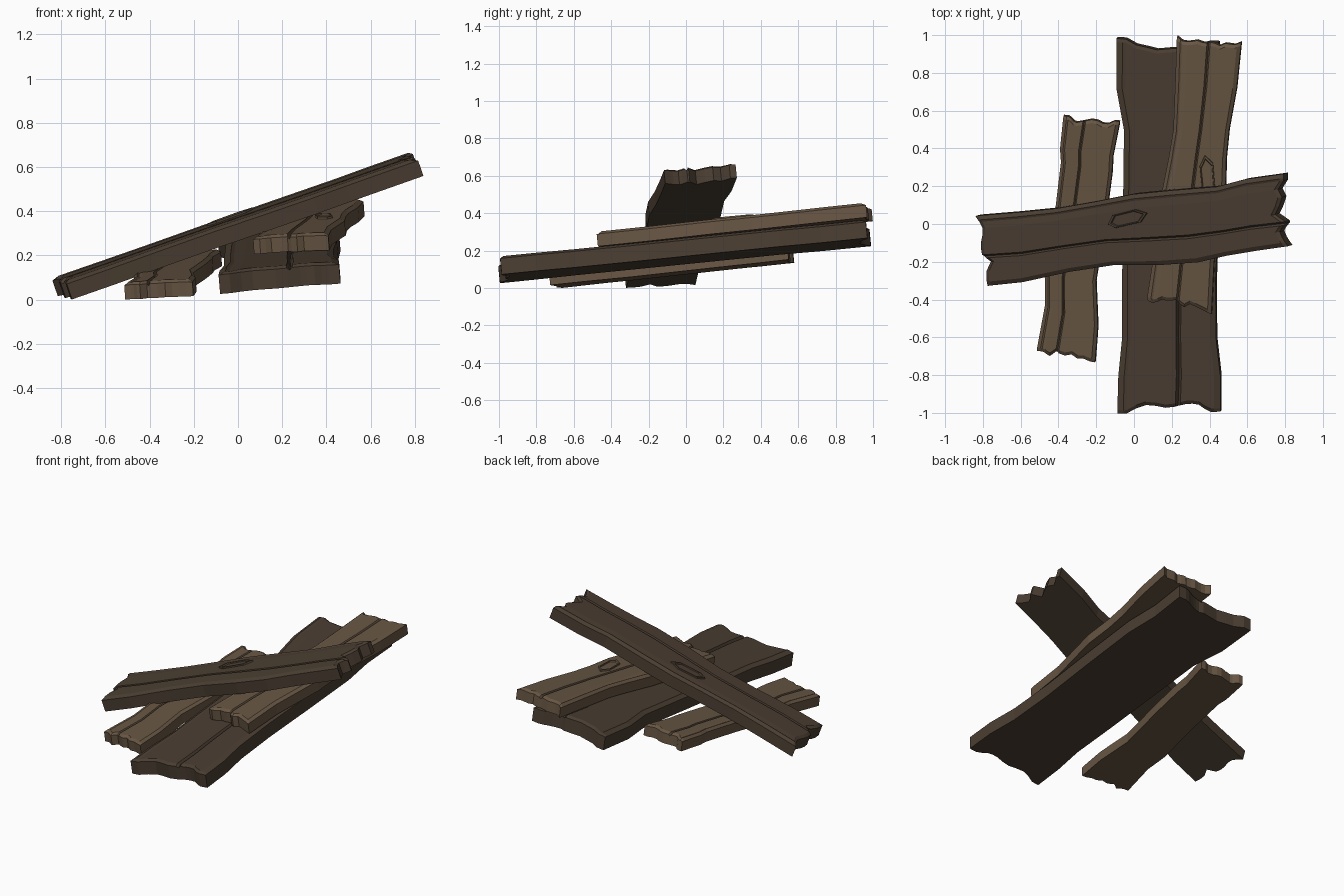
import bpy, bmesh
from mathutils import Vector

if "Cube" in bpy.data.objects:
    bpy.data.objects.remove(bpy.data.objects["Cube"])


def material(name, rgb):
    m = bpy.data.materials.new(name)
    m.diffuse_color = (*rgb, 1)
    m.use_nodes = True
    m.node_tree.nodes["Principled BSDF"].inputs["Base Color"].default_value = m.diffuse_color
    return m


DARK = material("dark_wood", (0.068, 0.047, 0.031))
LIGHT = material("light_wood", (0.135, 0.092, 0.056))


def add_object(name, bm, mat):
    bmesh.ops.recalc_face_normals(bm, faces=bm.faces[:])
    me = bpy.data.meshes.new(name)
    bm.to_mesh(me)
    bm.free()
    me.materials.append(mat)
    ob = bpy.data.objects.new(name, me)
    bpy.context.collection.objects.link(ob)
    return ob


def lerp_list(vals, u):
    f = u * (len(vals) - 1)
    i = min(int(f), len(vals) - 2)
    return vals[i] + (vals[i + 1] - vals[i]) * (f - i)


class Plane:
    """Tilted underside: z0 at (x0, y0), slopes sx and sy."""
    def __init__(self, z0, x0, y0, sx, sy, thick):
        self.p, self.t = (z0, x0, y0, sx, sy), thick
        self.n = Vector((-sx, -sy, 1)).normalized()

    def at(self, q, h):
        z0, x0, y0, sx, sy = self.p
        mid = Vector((q[0], q[1], z0 + sx * (q[0] - x0) + sy * (q[1] - y0)
                      + self.t / 2 / self.n.z))
        return mid + self.n * (h - self.t / 2)


def plank(name, mat, plane, left, right, groove, start, end):
    """Board between two edge lines, with chamfers, a long crack and ragged ends."""
    left, right = [Vector(p) for p in left], [Vector(p) for p in right]
    axis = (left[-1] - left[0] + right[-1] - right[0]).normalized()
    g0, g1 = groove
    last = len(left) - 1
    rows = [(0, 0.018, 0)] + [(i, 0, 0) for i in range(1, last)] + [(last, 0.018, 0)]
    rows = [(0, 0, 1)] + rows + [(last, 0, 1)]
    cols = 17
    bm = bmesh.new()
    top, bot = [], []
    for i, inset, lip in rows:
        g = g0 + (g1 - g0) * i / last
        us = [0, 0.06, 0.09] + [0.09 + (g - 0.115) * k / 5 for k in range(1, 6)]
        us += [g, g + 0.025] + [g + 0.025 + (0.885 - g) * k / 5 for k in range(1, 6)]
        us += [0.94, 1]
        tr, br = [], []
        for c, u in enumerate(us):
            q = left[i].lerp(right[i], u)
            if i == 0:
                q = q + axis * (lerp_list(start, u) + inset)
            if i == last:
                q = q - axis * (lerp_list(end, u) + inset)
            drop = 0.014 if c in (0, cols - 1) else 0.022 if c == 8 else 0
            if c == 2:
                drop = 0.004
            drop = max(drop, 0.012 * lip)
            tr.append(bm.verts.new(plane.at(q, plane.t - drop)))
            br.append(bm.verts.new(plane.at(q, 0)))
        top.append(tr)
        bot.append(br)
    for r in range(len(rows) - 1):
        for c in range(cols - 1):
            for s in (top, bot):
                bm.faces.new((s[r][c], s[r][c + 1], s[r + 1][c + 1], s[r + 1][c]))
        for c in (0, cols - 1):
            bm.faces.new((top[r][c], top[r + 1][c], bot[r + 1][c], bot[r][c]))
    for r in (0, -1):
        for c in range(cols - 1):
            bm.faces.new((top[r][c], top[r][c + 1], bot[r][c + 1], bot[r][c]))
    return add_object(name, bm, mat)


def knot(name, mat, plane, centre, axis):
    """Raised, hollowed oval knot lying on a board."""
    ax = Vector(axis).normalized()
    side = Vector((-ax.y, ax.x))
    shape = [(-.11, -.02), (-.08, .025), (.05, .042), (.11, .015), (.07, -.03), (-.07, -.045)]
    bm = bmesh.new()
    rings = []
    for scale, h in ((1, -0.005), (0.95, 0.009), (0.82, 0.009), (0.76, 0.002)):
        rings.append([bm.verts.new(plane.at(
            Vector(centre) + ax * a * scale + side * b * scale, plane.t + h))
            for a, b in shape])
    for a, b in zip(rings, rings[1:]):
        for k in range(6):
            j = (k + 1) % 6
            bm.faces.new((a[k], a[j], b[j], b[k]))
    bm.faces.new(rings[-1])
    bm.faces.new(rings[0][::-1])
    return add_object(name, bm, mat)


# Wide dark board at the bottom
base = Plane(0.035, -0.06, -1, 0.085, 0.1, 0.1)
plank("wide_base_plank", DARK, base,
      [(-.085, -1), (-.08, -.8), (-.06, -.6), (-.06, -.3), (-.055, .1), (-.05, .5), (-.09, .72), (-.09, .985)],
      [(.46, -.99), (.46, -.8), (.437, -.6), (.435, -.3), (.45, .1), (.46, .5), (.44, .72), (.45, .965)],
      (0.59, 0.63),
      [0, 0, .04, .045, .025, .03, .045, .045, 0, 0], [0, 0, .04, .04, .06, .03, .05, .03, 0, 0])

# Light board lying on the wide one
upper = Plane(0.207, 0.07, -0.47, 0.07, 0.1, 0.08)
plank("upper_light_plank", LIGHT, upper,
      [(.07, -.4), (.10, -.2), (.145, .15), (.185, .35), (.21, .5), (.22, .75), (.23, .995)],
      [(.41, -.475), (.425, -.2), (.485, .15), (.49, .35), (.505, .5), (.545, .72), (.57, .965)],
      (0.47, 0.5),
      [0, -.01, .02, .02, .035, 0, .03, .02, .01, 0], [0, .025, .02, .01, .025, .01, .03, .01, .02, 0])
knot("upper_plank_knot", LIGHT, upper, (.39, .26), (.03, 1))

# Narrow light board on the left
side = Plane(0.005, -0.51, -0.7, 0.07, 0.1, 0.078)
plank("side_light_plank", LIGHT, side,
      [(-.513, -.67), (-.47, -.43), (-.47, -.28), (-.415, .08), (-.385, .33), (-.39, .4), (-.372, .575)],
      [(-.205, -.73), (-.19, -.54), (-.2, -.3), (-.145, .04), (-.115, .27), (-.11, .36), (-.075, .545)],
      (0.35, 0.38),
      [0, .005, -.015, .02, -.005, .025, .0, .01, 0, 0], [0, .0, .03, .02, .01, .0, .015, .025, 0, 0])

# Dark board leaning across the others
cross = Plane(0.012, -0.74, -0.33, 0.338, 0.1, 0.088)
plank("leaning_cross_plank", DARK, cross,
      [(-.83, .045), (-.6, .065), (-.4, .085), (-.2, .12), (0, .16), (.2, .18), (.45, .2), (.6, .24), (.8, .268)],
      [(-.765, -.325), (-.58, -.305), (-.33, -.25), (-.1, -.215), (.14, -.215), (.35, -.2), (.5, -.165), (.65, -.14), (.825, -.115)],
      (0.58, 0.68),
      [0, .02, .03, .01, .0, .0, .04, .01, 0, 0], [0, 0, .04, .01, .035, .06, .0, .04, .025, 0])
knot("cross_plank_knot", DARK, cross, (-.02, .035), (1, .12))

# Rest the pile on the ground
bpy.context.view_layer.update()
obs = list(bpy.context.collection.objects)
low = min(v.co.z for o in obs for v in o.data.vertices)
for o in obs:
    for v in o.data.vertices:
        v.co.z -= low
